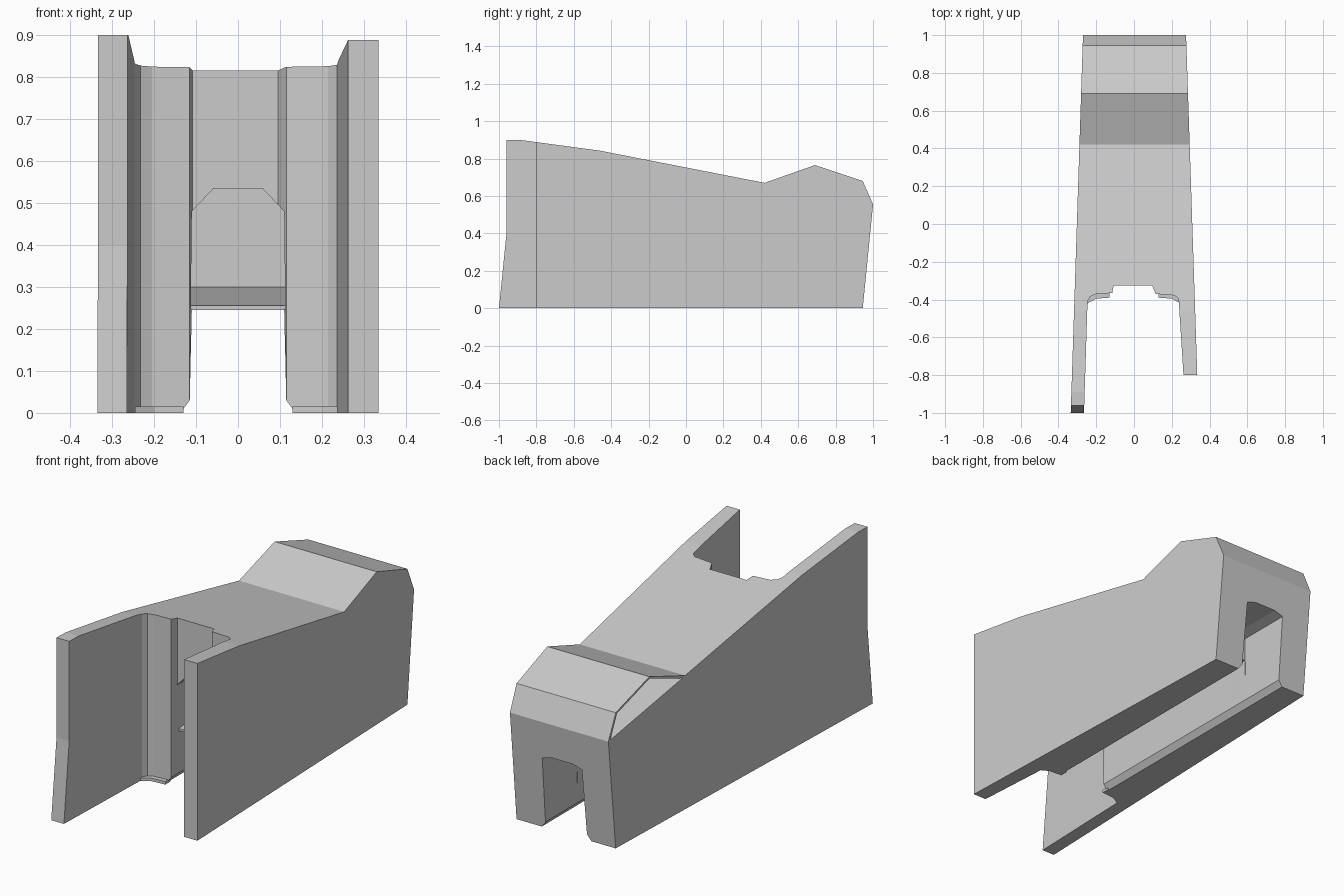
import bpy
import bmesh
from mathutils import Vector

cube = bpy.data.objects.get("Cube")
if cube:
    bpy.data.objects.remove(cube, do_unlink=True)

grey = bpy.data.materials.new("plain grey")
grey.use_nodes = True
grey.diffuse_color = (0.6, 0.6, 0.6, 1)
grey.node_tree.nodes["Principled BSDF"].inputs["Base Color"].default_value = (0.6, 0.6, 0.6, 1)


def prism(name, points, axis, low, high):
    """Extrude a 2D outline along an axis; low and high may depend on the point."""
    def place(p, end):
        d = end(p) if callable(end) else end
        co = list(p)
        co.insert("xyz".index(axis), d)
        return Vector(co)
    bm = bmesh.new()
    a = [bm.verts.new(place(p, low)) for p in points]
    b = [bm.verts.new(place(p, high)) for p in points]
    bm.faces.new(a)
    bm.faces.new(b)
    for i in range(len(a)):
        j = (i + 1) % len(a)
        bm.faces.new((a[i], a[j], b[j], b[i]))
    bmesh.ops.recalc_face_normals(bm, faces=bm.faces)
    mesh = bpy.data.meshes.new(name)
    bm.to_mesh(mesh)
    bm.free()
    mesh.materials.append(grey)
    obj = bpy.data.objects.new(name, mesh)
    bpy.context.collection.objects.link(obj)
    return obj


def rect(a0, b0, a1, b1):
    return [(a0, b0), (a1, b0), (a1, b1), (a0, b1)]


# Tapering body from its side profile
profile = [(-1, 0), (-0.96, 0.4), (-0.96, 0.9), (-0.89, 0.9), (-0.46, 0.842),
           (0.42, 0.67), (0.69, 0.765), (0.945, 0.68), (1, 0.555), (0.945, 0)]
body = prism("housing_body", profile, "x",
             lambda p: -0.335 + 0.0325 * (p[0] + 1),
             lambda p: 0.335 - 0.033 * (p[0] + 0.8))

# Front bay between the side plates
bay = [(-0.268, -1.1), (-0.246, -0.41), (-0.232, -0.385), (-0.205, -0.372),
       (-0.115, -0.365), (-0.108, -0.325), (0.095, -0.325), (0.115, -0.37),
       (0.215, -0.378), (0.236, -0.395), (0.262, -0.8), (0.275, -1.1)]
cutters = [prism("bay_cutter", bay, "z", -0.1, 1.1)]

# Shorter side plate
cutters.append(prism("plate_cutter", rect(0.2, -1.2, 0.5, -0.8), "z", -0.1, 1.1))

# Tunnel: tall front cavity, lower passage below the inner wall, rear opening
half = [(0.16, -0.03), (0.115, 0.03)]


def arch(shoulder, top):
    right = half + [(0.11, shoulder), (0.06, top)]
    return right + [(-x, z) for x, z in reversed(right)]


cutters.append(prism("cavity_cutter", arch(0.48, 0.533), "y", -0.5, 0.6))
cutters.append(prism("passage_cutter", half + [(0.11, 0.245), (-0.11, 0.245)]
                     + [(-x, z) for x, z in reversed(half)], "y", 0.55, 0.75))
cutters.append(prism("opening_cutter", arch(0.365, 0.38), "y", 0.7, 1.2))

# Open pocket under the hump, on one side
pocket = [(0.44, 0.664), (0.69, 0.755), (0.935, 0.672), (0.985, 0.558)]
cutters.append(prism("pocket_cutter", pocket, "x", -0.5, 0.24))

for cutter in cutters:
    mod = body.modifiers.new(cutter.name, "BOOLEAN")
    mod.operation = "DIFFERENCE"
    mod.solver = "EXACT"
    mod.object = cutter
    cutter.hide_render = True
    cutter.hide_viewport = False
    cutter.display_type = "WIRE"

# Apply the cuts and drop the cutters
bpy.context.view_layer.update()
result = bpy.data.meshes.new_from_object(
    body.evaluated_get(bpy.context.evaluated_depsgraph_get()))
body.modifiers.clear()
body.data = result
for cutter in cutters:
    bpy.data.objects.remove(cutter, do_unlink=True)

# Sloping shelf inside the tunnel
shelf = [(-0.31, 0.245), (-0.31, 0.256), (0.61, 0.3), (0.61, 0.245)]
prism("tunnel_shelf", shelf, "x", -0.112, 0.112)

# Feet at the base of the bay
for name, s in (("left_foot", 1), ("right_foot", -1)):
    foot = [(s * 0.13, -0.35), (s * 0.13, -0.39), (s * 0.2, -0.395),
            (s * 0.245, -0.42), (s * 0.25, -0.35)]
    prism(name, foot, "z", 0, 0.015)
